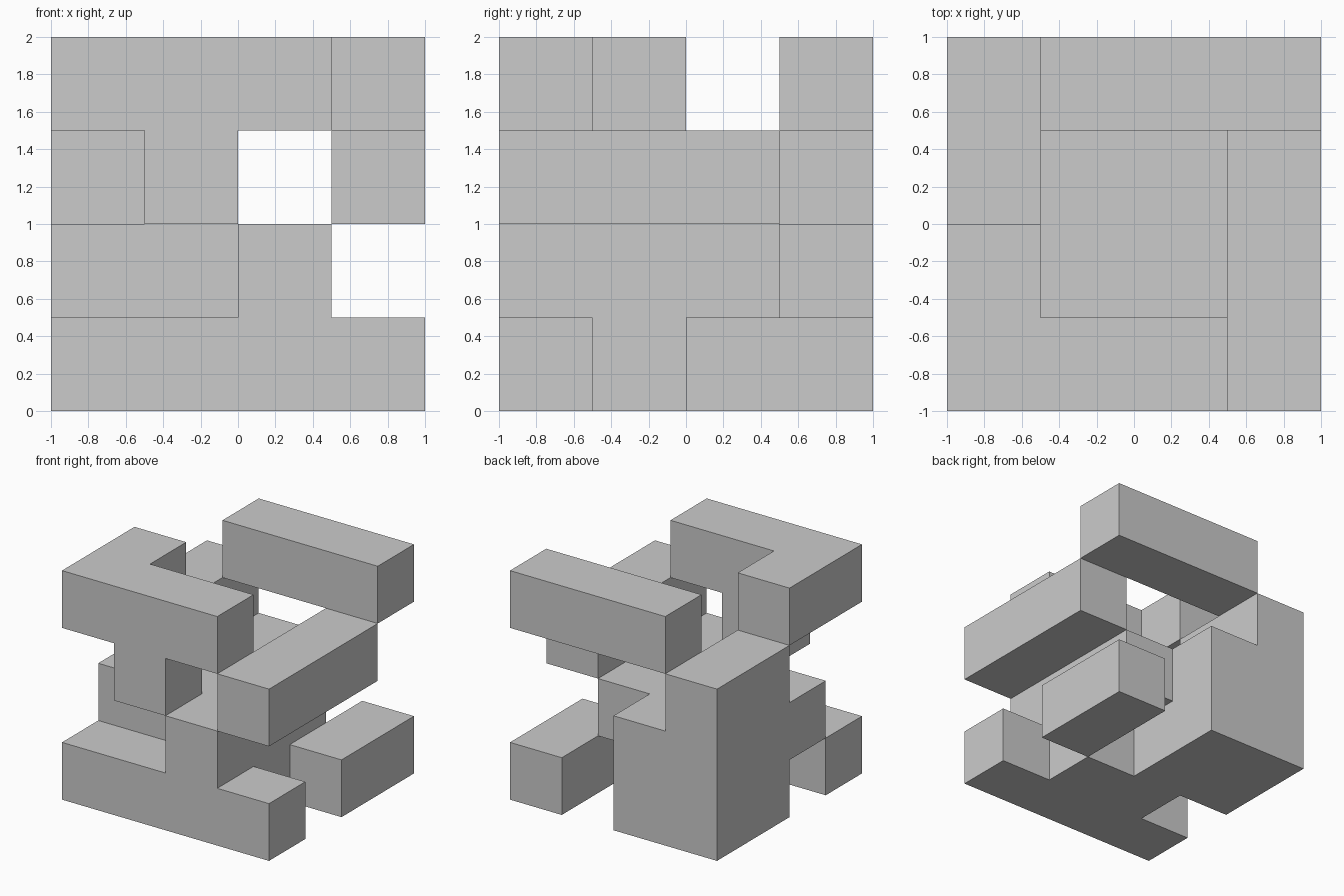
import bpy, bmesh
from itertools import product

if "Cube" in bpy.data.objects:
    bpy.data.objects.remove(bpy.data.objects["Cube"])

CELL = 0.5  # the model sits on a 4 x 4 x 4 grid of half-unit cells


def part(name, *boxes):
    """One clean shell around the union of grid boxes, each (low corner, high corner)."""
    cells = {c for lo, hi in boxes
             for c in product(*(range(a, b) for a, b in zip(lo, hi)))}
    bm = bmesh.new()
    verts = {}

    def vert(p):
        if p not in verts:
            verts[p] = bm.verts.new((p[0] * CELL - 1, p[1] * CELL - 1, p[2] * CELL))
        return verts[p]

    # Keep only cell faces that have no neighbour
    for cell, axis, side in product(sorted(cells), range(3), (0, 1)):
        neighbour = list(cell)
        neighbour[axis] += 2 * side - 1
        if tuple(neighbour) in cells:
            continue
        corners = []
        for u, v in ((0, 0), (1, 0), (1, 1), (0, 1)):
            p = list(cell)
            p[axis] += side
            p[(axis + 1) % 3] += u
            p[(axis + 2) % 3] += v
            corners.append(vert(tuple(p)))
        bm.faces.new(corners if side else corners[::-1])

    # Merge flat neighbouring faces
    bmesh.ops.dissolve_limit(bm, angle_limit=0.01, verts=bm.verts[:], edges=bm.edges[:])
    mesh = bpy.data.meshes.new(name)
    bm.to_mesh(mesh)
    bm.free()
    bpy.context.collection.objects.link(bpy.data.objects.new(name, mesh))


# Main interlocking body: front rail, floor, tall back column, middle arms
part("core_piece",
     ((0, 0, 0), (4, 1, 1)),
     ((1, 1, 0), (3, 2, 1)),
     ((0, 2, 0), (1, 4, 3)),
     ((1, 2, 0), (2, 4, 2)),
     ((0, 1, 1), (3, 2, 2)),
     ((2, 0, 1), (3, 1, 2)),
     ((2, 2, 1), (3, 3, 2)))

# Upper front L with a peg hanging below it
part("upper_front_piece",
     ((0, 0, 3), (3, 1, 4)),
     ((0, 1, 3), (1, 2, 4)),
     ((1, 0, 2), (2, 1, 3)))

# Loose straight bars
part("upper_back_bar", ((1, 3, 3), (4, 4, 4)))
part("right_side_bar", ((3, 0, 2), (4, 3, 3)))
part("lower_back_bar", ((3, 2, 0), (4, 4, 1)))
